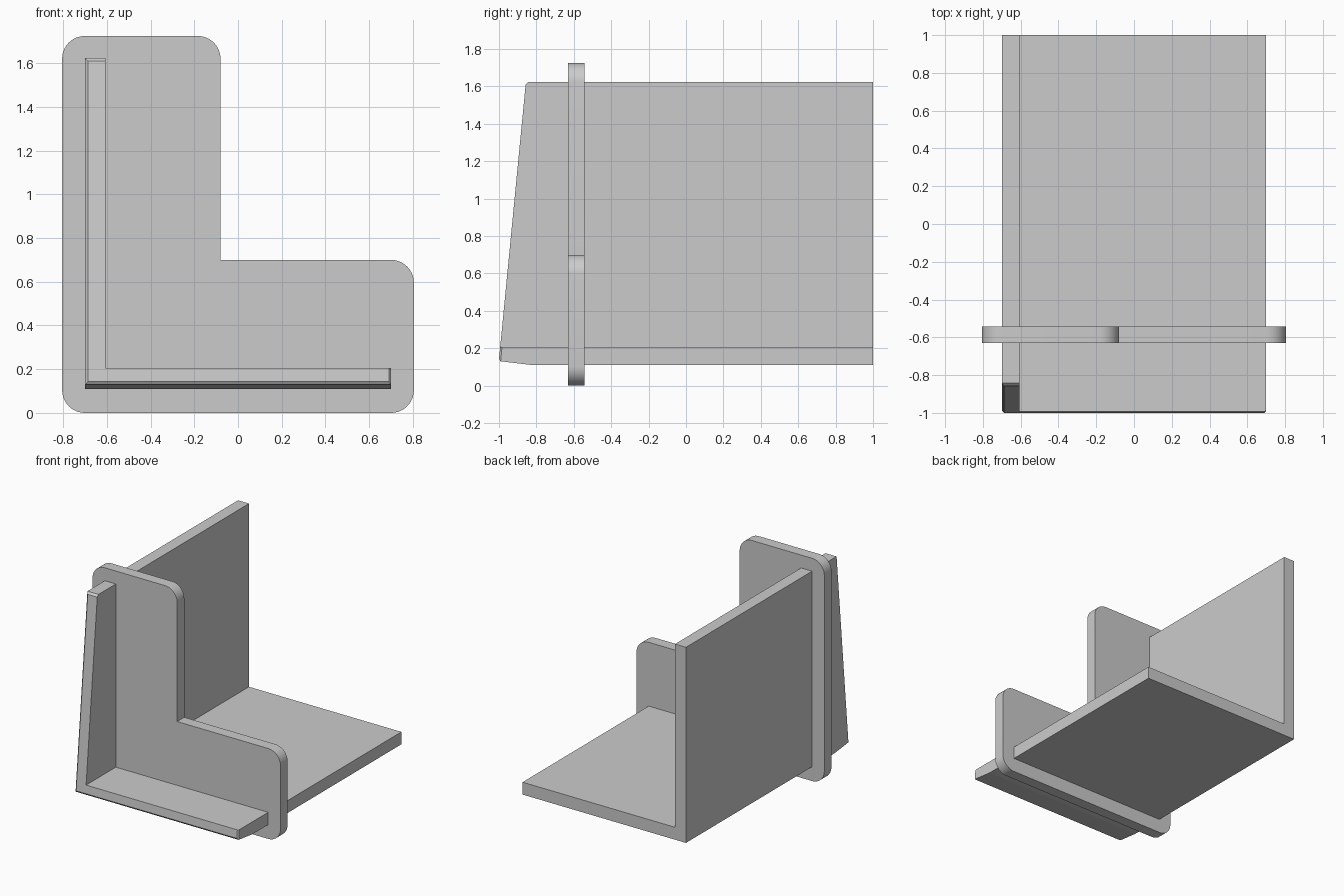
import bpy, bmesh, math
from mathutils import Vector

cube = bpy.data.objects.get("Cube")
if cube:
    bpy.data.objects.remove(cube, do_unlink=True)

grey = bpy.data.materials.new("plain_grey")
grey.use_nodes = True
grey.diffuse_color = (0.6, 0.6, 0.6, 1)
grey.node_tree.nodes["Principled BSDF"].inputs["Base Color"].default_value = (0.6, 0.6, 0.6, 1)


def prism(outline, y0, y1):
    """Extrude an (x, z) outline along y."""
    bm = bmesh.new()
    face = bm.faces.new([bm.verts.new((x, y0, z)) for x, z in outline])
    ext = bmesh.ops.extrude_face_region(bm, geom=[face])["geom"]
    moved = [v for v in ext if isinstance(v, bmesh.types.BMVert)]
    bmesh.ops.translate(bm, verts=moved, vec=(0, y1 - y0, 0))
    bmesh.ops.recalc_face_normals(bm, faces=bm.faces)
    return bm


def slice_off(bm, point, normal):
    """Remove everything beyond a plane and cap the cut."""
    cut = bmesh.ops.bisect_plane(bm, geom=bm.verts[:] + bm.edges[:] + bm.faces[:],
                                 plane_co=point, plane_no=Vector(normal).normalized(),
                                 clear_outer=True)["geom_cut"]
    edges = [e for e in cut if isinstance(e, bmesh.types.BMEdge)]
    bmesh.ops.holes_fill(bm, edges=edges, sides=0)


def finish(bm, name):
    bmesh.ops.recalc_face_normals(bm, faces=bm.faces)
    mesh = bpy.data.meshes.new(name)
    bm.to_mesh(mesh)
    bm.free()
    mesh.materials.append(grey)
    obj = bpy.data.objects.new(name, mesh)
    bpy.context.collection.objects.link(obj)
    return obj


def l_outline(left, right, bottom, top, inner_x, inner_z):
    return [(left, bottom), (right, bottom), (right, inner_z),
            (inner_x, inner_z), (inner_x, top), (left, top)]


# Angle bar: L section with a sloping, chamfered front end
bar = prism(l_outline(-0.70, 0.70, 0.11, 1.625, -0.606, 0.206), -1.1, 1)
lean = 0.097
slice_off(bar, (0, -1, 0.14), (0, -1, lean))
slice_off(bar, (0, -0.857, 1.61), (0, -1, 1))
slice_off(bar, (-0.687, -1, 0.14), (-1, -1, lean))
slice_off(bar, (0.69, -1, 0.14), (1, -1, lean))
slice_off(bar, (0, -1, 0.143), (0, -1.5, -1))
slice_off(bar, (0, -0.82, 0.11), (0, -0.12, -1))
finish(bar, "angle_bar")

# Collar plate: L shape with rounded outer corners and a sharp inner corner
plate = prism(l_outline(-0.805, 0.805, 0, 1.725, -0.08, 0.70), -0.63, -0.543)
corners = [e for e in plate.edges
           if abs(e.verts[0].co.y - e.verts[1].co.y) > 0.01
           and not (abs(e.verts[0].co.x + 0.08) < 0.01 and e.verts[0].co.z < 1)]
bmesh.ops.bevel(plate, geom=corners, offset=0.104, segments=10, profile=0.5, affect='EDGES')
collar = finish(plate, "collar_plate")
bpy.ops.object.select_all(action='DESELECT')
collar.select_set(True)
bpy.context.view_layer.objects.active = collar
bpy.ops.object.shade_smooth_by_angle(angle=math.radians(30))
